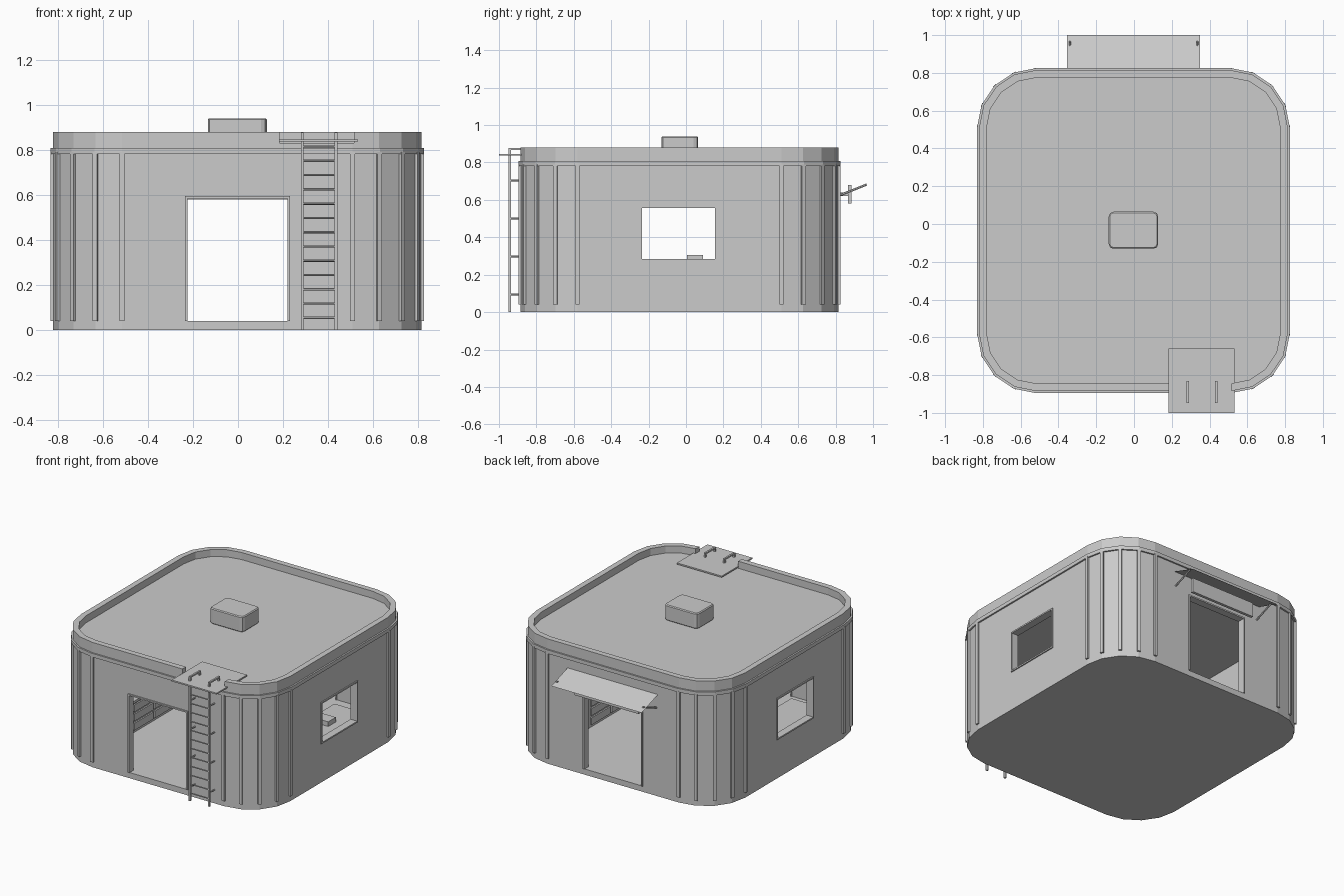
import bpy, bmesh, math
from mathutils import Vector

if "Cube" in bpy.data.objects:
    bpy.data.objects.remove(bpy.data.objects["Cube"])

grey = bpy.data.materials.new("light grey")
grey.use_nodes = True
grey.diffuse_color = (0.6, 0.6, 0.6, 1)
grey.node_tree.nodes["Principled BSDF"].inputs["Base Color"].default_value = (0.6, 0.6, 0.6, 1)

CX, CY = -0.003, -0.035          # centre of the building
HX, HY, R = 0.817, 0.85, 0.305   # half sizes and corner radius
WALL = 0.04
FLOOR, ROOF, TOP = 0.04, 0.83, 0.88


def make(name, bm):
    bmesh.ops.recalc_face_normals(bm, faces=bm.faces)
    mesh = bpy.data.meshes.new(name)
    bm.to_mesh(mesh)
    bm.free()
    mesh.materials.append(grey)
    ob = bpy.data.objects.new(name, mesh)
    bpy.context.collection.objects.link(ob)
    return ob


def add_box(bm, x, y, z):
    """Box from (low, high) ranges."""
    verts = bmesh.ops.create_cube(bm, size=1)["verts"]
    for v in verts:
        v.co = [r[0] if c < 0 else r[1] for c, r in zip(v.co, (x, y, z))]


def boxes(name, *ranges):
    bm = bmesh.new()
    for r in ranges:
        add_box(bm, *r)
    return make(name, bm)


def outline(cx, cy, hx, hy, r, segs=4):
    pts = []
    for k, (sx, sy) in enumerate(((1, 1), (-1, 1), (-1, -1), (1, -1))):
        for i in range(segs + 1):
            a = math.pi / 2 * (k + i / segs)
            pts.append((cx + sx * (hx - r) + r * math.cos(a),
                        cy + sy * (hy - r) + r * math.sin(a)))
    return pts


def shell_outline(offset):
    return outline(CX, CY, HX + offset, HY + offset, R + offset)


def prism(name, pts, z0, z1):
    bm = bmesh.new()
    face = bm.faces.new([bm.verts.new((x, y, z0)) for x, y in pts])
    top = bmesh.ops.extrude_face_region(bm, geom=[face])["geom"]
    bmesh.ops.translate(bm, vec=(0, 0, z1 - z0),
                        verts=[v for v in top if isinstance(v, bmesh.types.BMVert)])
    return make(name, bm)


def cut(ob, cutter):
    cutter.hide_render = True
    mod = ob.modifiers.new("cut", "BOOLEAN")
    mod.operation, mod.solver, mod.object = "DIFFERENCE", "EXACT", cutter
    bpy.context.view_layer.objects.active = ob
    bpy.ops.object.modifier_apply(modifier=mod.name)
    bpy.data.objects.remove(cutter)


def rod(name, a, b, radius):
    a, b = Vector(a), Vector(b)
    bm = bmesh.new()
    bmesh.ops.create_cone(bm, cap_ends=True, segments=6, radius1=radius,
                          radius2=radius, depth=(b - a).length)
    ob = make(name, bm)
    ob.location = (a + b) / 2
    ob.rotation_mode = "QUATERNION"
    ob.rotation_quaternion = (b - a).to_track_quat("Z", "Y")
    return ob


# Building shell: hollow room, sunken roof, openings and parapet gap
DOOR_X, DOOR_Z = (-0.23, 0.225), (FLOOR, 0.59)
WIN_Y, WIN_Z = (-0.24, 0.16), (0.28, 0.562)
shell = prism("building_shell", shell_outline(0), 0, TOP)
cut(shell, prism("roof_cutter", shell_outline(-WALL), ROOF, 1))
cut(shell, prism("room_cutter", shell_outline(-WALL), FLOOR, 0.79))
cut(shell, boxes("door_cutter", (DOOR_X, (-1.1, 1.1), DOOR_Z)))
cut(shell, boxes("window_cutter", ((-1.1, 1.1), WIN_Y, WIN_Z)))
cut(shell, boxes("gap_cutter", ((0.185, 0.515), (-1.1, -0.8), (ROOF, 1))))

# Band around the wall top
band = prism("wall_band", shell_outline(0.011), 0.782, 0.808)
cut(band, prism("band_cutter", shell_outline(-0.01), 0.7, 0.9))

# Vertical ribs at every corner vertex
bm = bmesh.new()
for i, (x, y) in enumerate(shell_outline(0)):
    a = math.pi / 2 * (i // 5 + (i % 5) / 4)
    c, s = math.cos(a), math.sin(a)
    before = set(bm.verts)
    add_box(bm, (-0.01, 0.011), (-0.011, 0.011), (0.04, 0.79))
    for v in set(bm.verts) - before:
        px, py = v.co.x, v.co.y
        v.co.x, v.co.y = x + px * c - py * s, y + px * s + py * c
make("wall_ribs", bm)

# Door and window frames
T = 0.01
for side, y in (("front", CY - HY), ("back", CY + HY)):
    depth = (y - 0.008, y + 0.045) if side == "front" else (y - 0.045, y + 0.008)
    boxes(side + "_door_frame",
          ((DOOR_X[0] - T / 2, DOOR_X[0] + T / 2), depth, DOOR_Z),
          ((DOOR_X[1] - T / 2, DOOR_X[1] + T / 2), depth, DOOR_Z),
          ((DOOR_X[0] - T / 2, DOOR_X[1] + T / 2), depth, (DOOR_Z[1] - T / 2, DOOR_Z[1] + T / 2)))
for side, x in (("right", CX - HX), ("left", CX + HX)):
    depth = (x - 0.008, x + 0.045) if side == "right" else (x - 0.045, x + 0.008)
    uprights = [(depth, (y - T / 2, y + T / 2), WIN_Z) for y in WIN_Y]
    rails = [(depth, (WIN_Y[0] - T / 2, WIN_Y[1] + T / 2), (z - T / 2, z + T / 2)) for z in WIN_Z]
    boxes(side + "_window_frame", *uprights, *rails)

# Roof hatch
hatch = prism("roof_hatch", outline(-0.003, -0.033, 0.131, 0.098, 0.025, 2), ROOF, 0.94)
bev = hatch.modifiers.new("bevel", "BEVEL")
bev.width, bev.segments, bev.limit_method, bev.angle_limit = 0.006, 1, "ANGLE", 1.2

# Ladder with platform
boxes("ladder_platform", ((0.183, 0.533), (-1, -0.66), (0.836, 0.846)))
LADDER_Y = -0.942
for x in (0.285, 0.435):
    boxes("ladder_rail", ((x - 0.006, x + 0.006), (LADDER_Y - 0.006, LADDER_Y + 0.006), (0, 0.876)),
          ((x - 0.006, x + 0.006), (LADDER_Y, -0.83), (0.866, 0.877)),
          ((x - 0.006, x + 0.006), (-0.842, -0.83), (0.84, 0.876)))
    for k in range(4):
        z = 0.095 + 0.203 * k
        rod("ladder_bracket", (x, LADDER_Y, z), (x, -0.88, z), 0.005)
for k in range(13):
    z = 0.055 + 0.0633 * k
    rod("ladder_rung", (0.285, LADDER_Y, z), (0.435, LADDER_Y, z), 0.005)

# Awning over the back door, with struts and a sign board
bm = bmesh.new()
bm.faces.new([bm.verts.new(p) for p in ((-0.355, 0.82, 0.72), (0.35, 0.82, 0.72),
                                       (0.35, 1, 0.66), (-0.355, 1, 0.66))])
make("awning", bm)
for x in (-0.34, 0.335):
    rod("awning_strut", (x, 0.81, 0.62), (x, 0.966, 0.682), 0.006)
boxes("sign_board", ((-0.25, 0.25), (0.866, 0.886), (0.58, 0.68)))
for x in (-0.2, 0.2):
    boxes("sign_bracket", ((x - 0.01, x + 0.01), (0.81, 0.87), (0.62, 0.64)))

# Counters along both side walls, with drawer fronts
for side, s in (("right", -1), ("left", 1)):
    def span(a, b):
        return tuple(sorted((s * a, s * b)))
    boxes(side + "_counter", (span(0.55, 0.77), (-0.4, 0.3), (FLOOR, 0.255)),
          (span(0.535, 0.77), (-0.41, 0.31), (0.255, 0.272)))
    boxes(side + "_drawers", *[(span(0.54, 0.555), (y, y + 0.21), (z, z + 0.05))
                               for y in (-0.38, -0.155, 0.07) for z in (0.06, 0.125, 0.19)])
boxes("counter_case", ((0.6, 0.7), (0.005, 0.09), (0.272, 0.305)))
rod("counter_bowl", (-0.65, 0.05, 0.272), (-0.65, 0.05, 0.3), 0.04)
